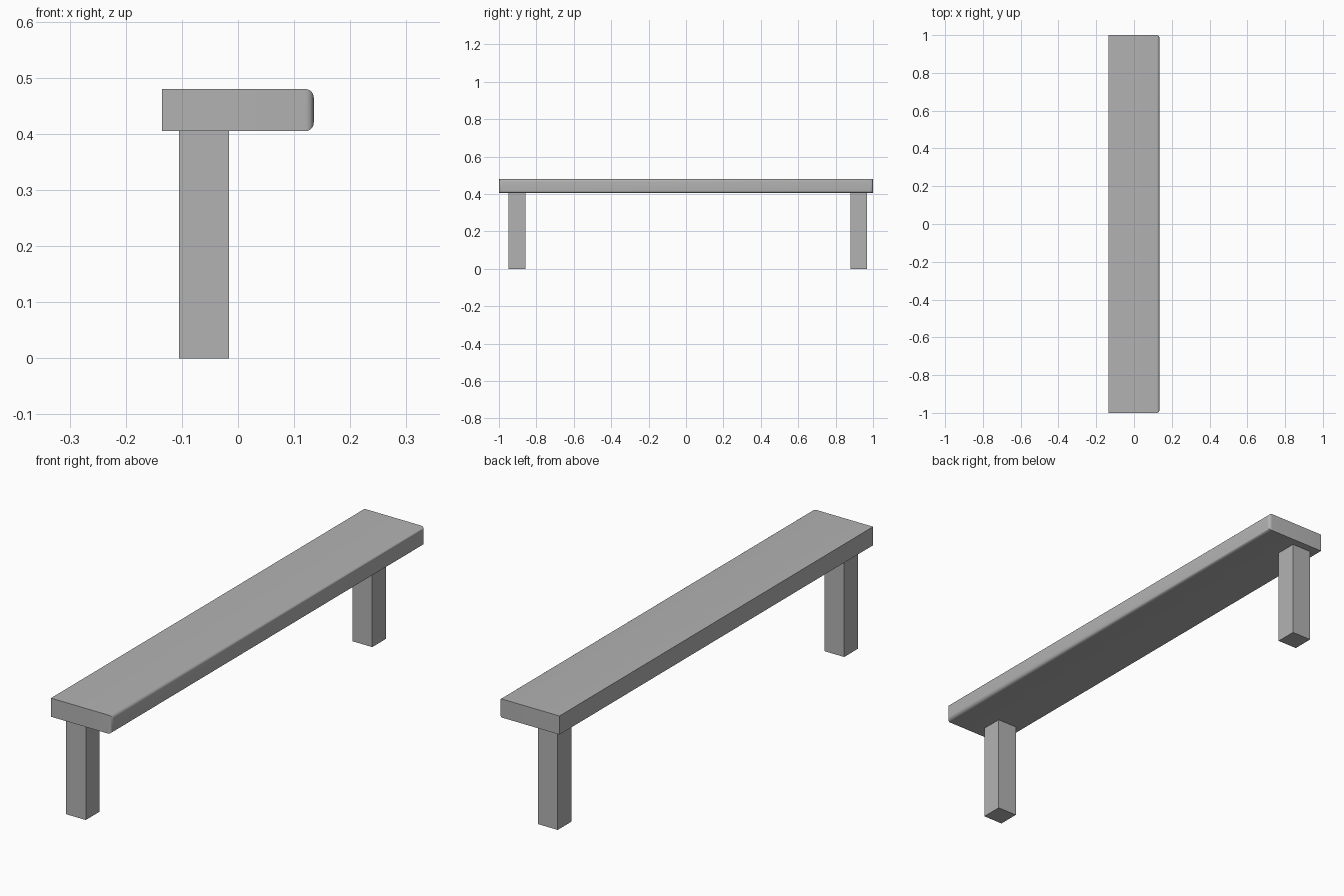
import bpy
import bmesh
from mathutils import Vector

cube = bpy.data.objects.get("Cube")
if cube:
    bpy.data.objects.remove(cube, do_unlink=True)

# One plain grey for the whole bench
grey = bpy.data.materials.new("plain grey")
grey.use_nodes = True
grey.diffuse_color = (0.45, 0.45, 0.45, 1)
grey.node_tree.nodes["Principled BSDF"].inputs["Base Color"].default_value = grey.diffuse_color


def add_box(name, low, high, round_side=0):
    """Box between two corners; round_side rounds the edges around its +x face."""
    low, high = Vector(low), Vector(high)
    bm = bmesh.new()
    bmesh.ops.create_cube(bm, size=1)
    for v in bm.verts:
        v.co = (low + high) / 2 + v.co * (high - low)
    if round_side:
        rim = [e for e in bm.edges if all(v.co.x > high.x - 0.001 for v in e.verts)]
        bmesh.ops.bevel(bm, geom=rim, offset=round_side, offset_type='OFFSET',
                        segments=6, profile=0.5, affect='EDGES')
    mesh = bpy.data.meshes.new(name)
    bm.to_mesh(mesh)
    bm.free()
    mesh.materials.append(grey)
    obj = bpy.data.objects.new(name, mesh)
    bpy.context.collection.objects.link(obj)
    return obj


# Seat plank with a rounded +x side
seat = add_box("seat", (-0.135, -1, 0.405), (0.135, 1, 0.48), round_side=0.015)
bpy.ops.object.select_all(action='DESELECT')
seat.select_set(True)
bpy.context.view_layer.objects.active = seat
bpy.ops.object.shade_smooth_by_angle(angle=0.6)

# Square legs, set back from the rounded side
for name, y in (("front_leg", -0.948), ("back_leg", 0.879)):
    add_box(name, (-0.105, y, 0), (-0.016, y + 0.089, 0.405))
